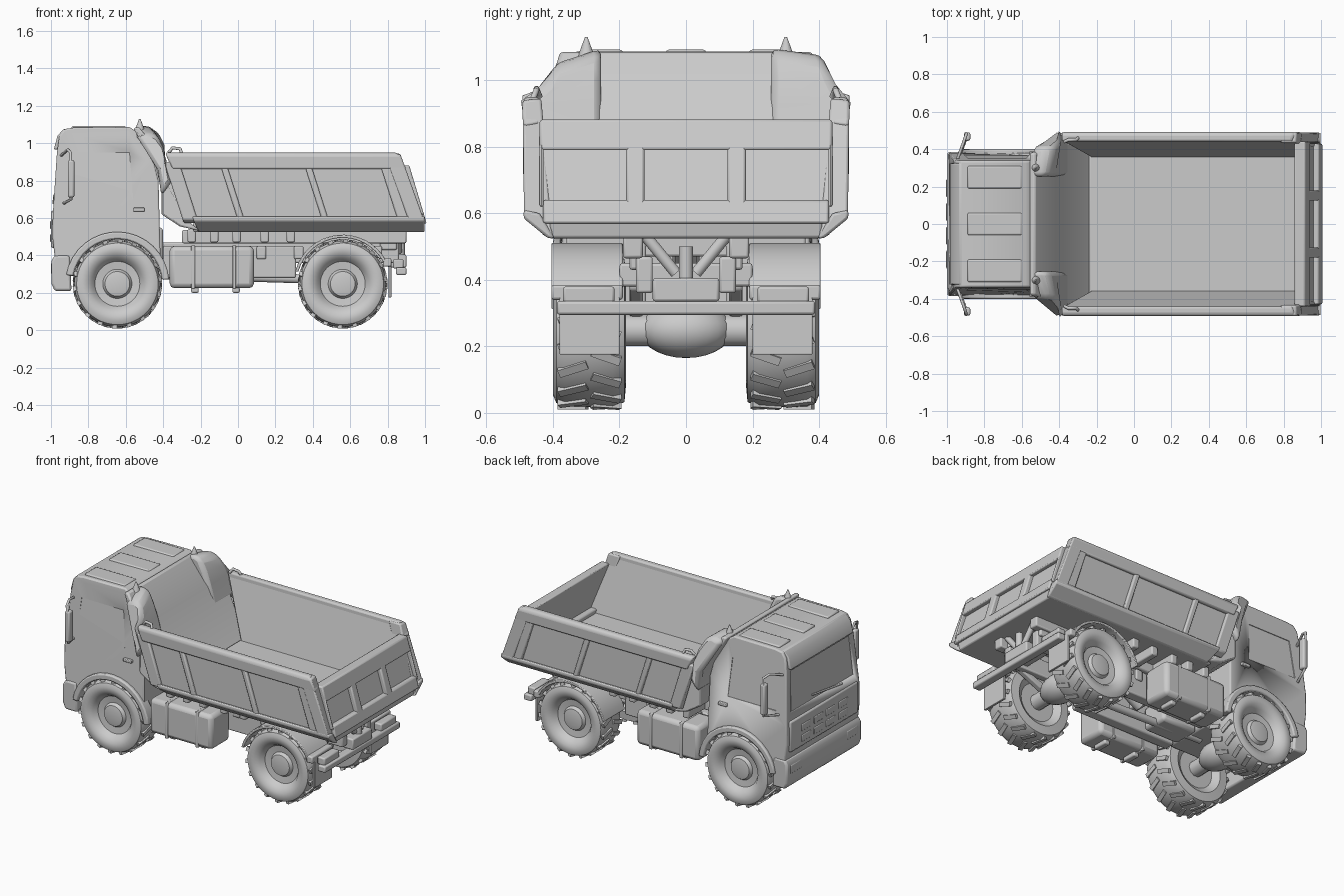
import bpy, bmesh, math
from mathutils import Matrix

if "Cube" in bpy.data.objects:
    bpy.data.objects.remove(bpy.data.objects["Cube"])


def finish(name, bm, bevel=0.0):
    bmesh.ops.recalc_face_normals(bm, faces=bm.faces)
    me = bpy.data.meshes.new(name)
    bm.to_mesh(me)
    bm.free()
    ob = bpy.data.objects.new(name, me)
    bpy.context.collection.objects.link(ob)
    for o in bpy.context.selected_objects:
        o.select_set(False)
    bpy.context.view_layer.objects.active = ob
    ob.select_set(True)
    bpy.ops.object.shade_smooth_by_angle(angle=math.radians(35))
    if bevel:
        m = ob.modifiers.new("Bevel", 'BEVEL')
        m.width, m.segments, m.angle_limit = bevel, 2, math.radians(35)
    return ob

def loft(name, a, b, bevel=0.008):
    """Solid between two matching outlines."""
    bm = bmesh.new()
    va, vb = [[bm.verts.new(p) for p in ring] for ring in (a, b)]
    bm.faces.new(va)
    bm.faces.new(vb[::-1])
    for i in range(len(a)):
        bm.faces.new((va[i - 1], vb[i - 1], vb[i], va[i]))
    return finish(name, bm, bevel)

def prism(name, xz, y0, y1, bevel=0.008, f=lambda z: 1.0):
    """Side profile extruded across; f(z) narrows it with height."""
    return loft(name, [(x, y0 * f(z), z) for x, z in xz], [(x, y1 * f(z), z) for x, z in xz], bevel)

def box(name, x0, x1, y0, y1, z0, z1, bevel=0.008):
    return prism(name, [(x0, z0), (x1, z0), (x1, z1), (x0, z1)], y0, y1, bevel)

def section(name, yz, s, fx0, fx1, bevel=0.008):
    """Cross-section extruded along x between two slanted ends."""
    return loft(name, [(fx0(z), s * y, z) for y, z in yz], [(fx1(z), s * y, z) for y, z in yz], bevel)

def arc(cx, cz, r, a0, a1, n=16):
    angles = [math.radians(a0 + (a1 - a0) * i / n) for i in range(n + 1)]
    return [(cx + r * math.cos(a), cz + r * math.sin(a)) for a in angles]

def tube(name, pts, r):
    cu = bpy.data.curves.new(name, 'CURVE')
    cu.dimensions, cu.bevel_depth, cu.bevel_resolution, cu.use_fill_caps = '3D', r, 3, True
    sp = cu.splines.new('POLY')
    sp.points.add(len(pts) - 1)
    for p, q in zip(sp.points, pts):
        p.co = (*q, 1)
    bpy.context.collection.objects.link(bpy.data.objects.new(name, cu))

def cut(ob, cutter):
    cutter.hide_render = True
    m = ob.modifiers.new("Cut", 'BOOLEAN')
    m.operation, m.object, m.solver = 'DIFFERENCE', cutter, 'EXACT'
    bpy.context.view_layer.objects.active = ob
    for mod in list(ob.modifiers):
        bpy.ops.object.modifier_apply(modifier=mod.name)
    bpy.data.objects.remove(cutter)


WHEEL = [(0, .37), (.04, .37), (.066, .365), (.078, .345), (.12, .35), (.138, .378), (.165, .396),
         (.195, .4), (.218, .39), (.23, .365), (.232, .22), (.215, .185), (.16, .18), (.12, .21), (0, .21)]

def wheel(name, cx, cz, s):
    bm = bmesh.new()
    vs = [bm.verts.new((cx + r, s * y, cz)) for r, y in WHEEL]
    es = [bm.edges.new(p) for p in zip(vs, vs[1:])]
    bmesh.ops.spin(bm, geom=vs + es, cent=(cx, 0, cz), axis=(0, 1, 0), angle=math.tau, steps=48)
    bmesh.ops.remove_doubles(bm, verts=bm.verts, dist=1e-4)
    for i in range(36):  # staggered tread lugs
        m = (Matrix.Translation((cx, s * (.34 if i % 2 else .24), cz)) @ Matrix.Rotation(math.tau * i / 36, 4, 'Y')
             @ Matrix.Translation((.227, 0, 0)) @ Matrix.Rotation(.35 if i % 2 else -.35, 4, 'X')
             @ Matrix.Diagonal((.022, .09, .026, 1)))
        bmesh.ops.create_cube(bm, size=1, matrix=m)
    finish(name, bm)


FX, RX, WZ = -.645, .56, .248
taper = lambda z: 1 - .24 * max(0, z - .62)
# cab shell with wheel arches and recessed windows
cab = prism("cab", [(-.97, .3), (-.992, .5), (-.99, .62), (-.968, .95), (-.955, 1.04), (-.93, 1.075), (-.88, 1.083),
                    (-.58, 1.086), (-.54, 1.06), (-.45, .9), (-.425, .8)] + arc(FX, WZ, .25, 22, 163),
            -.38, .38, .025, taper)
for s in (1, -1):
    cut(cab, prism("window_cutter", [(-.91, .7), (-.56, .7), (-.58, .95), (-.885, .95)], s * .374, s * .5, 0, taper))
cut(cab, prism("windscreen_cutter", [(-1.1, .69), (-.977, .69), (-.96, .95), (-1.1, .95)], -.33, .33, 0, taper))
prism("sun_visor", [(-.985, .965), (-.965, 1.04), (-.93, 1.078), (-.9, 1.07), (-.94, .97)], -.325, .325)
for y in (-.25, 0, .25):
    box("roof_rib", -.89, -.6, y - .06, y + .06, 1.07, 1.092)

# front face: grille, bumper and wiper
box("front_panel", -1.0, -.96, -.35, .35, .44, .64, .01)
for i in range(8):
    y, z = -.19 + i % 4 * .127, .47 + i // 4 * .07
    box("grille_slot_frame", -1.004, -.98, y - .048, y + .048, z, z + .045, .005)
prism("front_bumper", [(-.89, .21), (-.98, .21), (-.998, .25), (-.998, .37), (-.98, .4), (-.9, .4)], -.385, .385, .012)
tube("wiper", [(-.986, -.2, .68), (-.982, .1, .72)], .006)

for s in (1, -1):
    # front arches, door trim and mirrors
    box("headlamp", -1.0, -.96, s * .23, s * .35, .3, .36)
    prism("front_arch", arc(FX, WZ, .278, 5, 170) + arc(FX, WZ, .24, 170, 5), s * .33, s * .4)
    box("door_handle", -.56, -.5, s * .365, s * .387, .635, .655, .004)
    tube("mirror_arm", [(-.95, s * .33, .93), (-.91, s * .44, .965), (-.895, s * .485, .95),
                        (-.892, s * .475, .7), (-.93, s * .37, .68)], .008)
    box("mirror", -.91, -.875, s * .445, s * .49, .71, .91, .01)
    # wheels and fenders
    wheel("front_wheel", FX, WZ, s)
    wheel("rear_wheel", RX, WZ, s)
    prism("rear_fender", arc(RX, WZ, .263, 28, 165) + arc(RX, WZ, .246, 165, 28), s * .19, s * .405, .004)
    box("rear_fender_tail", .775, .82, s * .19, s * .405, .34, .385)
    # side tanks with straps
    box("side_tank", -.365, .085, s * .2, s * .395, .225, .45, .025)
    for x in (-.25, -.03):
        box("tank_strap", x, x + .02, s * .196, s * .398, .221, .453, .004)
        box("tank_foot", x, x + .04, s * .25, s * .35, .2, .23)
    # chassis rails, springs and hinges
    box("chassis_rail", -.92, .86, s * .1, s * .15, .36, .47)
    box("rail_side_box", -.4, .31, s * .12, s * .19, .28, .45)
    box("body_subframe", -.3, .9, s * .13, s * .19, .465, .535)
    for cx in (FX, RX):
        prism("leaf_spring", [(cx - .2, .37), (cx, .28), (cx + .2, .37), (cx + .2, .4), (cx, .33), (cx - .2, .4)],
              s * .13, s * .17)
    box("hinge_bracket", .76, .85, s * .12, s * .17, .43, .54)
    tube("hinge_brace", [(.86, s * .12, .53), (.86, s * .03, .42)], .018)
    # rear lights and flaps
    box("rear_light", .83, .885, s * .215, s * .37, .33, .38)
    box("mud_flap", .805, .82, s * .2, s * .38, .175, .36, .003)

# axles, drive shaft and other underbody parts
for cx in (FX, RX):
    tube("axle", [(cx, -.25, WZ), (cx, .25, WZ)], .05)
    bm = bmesh.new()
    bmesh.ops.create_uvsphere(bm, u_segments=24, v_segments=14, radius=1, matrix=Matrix.Translation((cx, 0, .25))
                              @ Matrix.Diagonal((.1, .14, .085, 1)))
    finish("differential", bm)
tube("drive_shaft", [(-.5, 0, .3), (.5, 0, .27)], .025)
box("engine", -.93, -.4, -.17, .17, .29, .55, .02)
box("gearbox", -.4, -.15, -.09, .09, .27, .42, .02)
for x in (-.3, -.1, .1, .3, .72):
    box("cross_member", x, x + .05, -.2, .2, .38, .45)
for x in (-.27, -.15, -.03, .12, .26):
    box("body_bearer", x, x + .045, -.36, .36, .47, .54)
tube("tipping_ram", [(-.05, 0, .36), (.25, 0, .54)], .04)
box("rear_bumper", .845, .9, -.388, .388, .295, .336)
box("tow_block", .8, .9, -.1, .1, .335, .405)
tube("tow_hitch", [(.87, 0, .39), (.87, 0, .5)], .022)

# dump body floor and side walls
front = lambda z: -.39 + (.95 - z) * .42
rear = lambda z: .865 + .4 * (.95 - z) - (.02 if z > .945 else 0) if z > .61 else .998
box("body_floor", -.24, .96, -.41, .41, .525, .575)
for s in (1, -1):
    section("side_wall", [(.4, .525), (.468, .585), (.468, .94), (.445, .94), (.355, .565)], s, front,
            lambda z: rear(z) - .03)
    section("top_rail", [(.438, .87), (.49, .86), (.493, .935), (.48, .95), (.442, .95)], s, front, rear, .012)
    section("bottom_rail", [(.395, .525), (.415, .525), (.488, .585), (.488, .61), (.44, .6)], s, front, rear)
    for a, b in ((-.395, -.315), (-.1, -.065), (.35, .385), (.755, .815)):
        section("side_rib", [(.44, .57), (.484, .59), (.488, .9), (.45, .9)], s,
                lambda z: a + (.9 - z) * .32, lambda z: b + (.9 - z) * .32)
    section("corner_post", [(.4, .525), (.487, .585), (.491, .94), (.435, .945)], s, lambda z: rear(z) - .085, rear)

# tailgate with three framed panels
gate = lambda z: .895 + (.95 - z) * .3
def gate_bar(name, y0, y1, z0, z1, d):
    prism(name, [(gate(z0) - .06, z0), (gate(z0) - d, z0), (gate(z1) - d, z1), (gate(z1) - .06, z1)], y0, y1)
gate_bar("tailgate_panel", -.44, .44, .56, .87, .028)
gate_bar("tailgate_top", -.44, .44, .79, .882, 0)
gate_bar("tailgate_bottom", -.43, .43, .57, .64, 0)
for y0, y1 in ((-.44, -.428), (-.18, -.125), (.125, .18), (.428, .44)):
    gate_bar("tailgate_post", y0, y1, .62, .81, 0)
prism("tailgate_sill", [(.9, .525), (.985, .525), (.998, .6), (.9, .6)], -.41, .41)

# sloping headboard with side hoods, markers and sheet hooks
prism("headboard", [(-.2, .53), (-.31, .555), (-.41, .62), (-.41, .75), (-.44, .87), (-.56, 1.08), (-.53, 1.088),
                    (-.4, .92), (-.25, .57)], -.435, .435, .01, lambda z: 1 - .9 * max(0, z - .94))
for s, k, d in ((1, .4, .02), (-1, .5, .045)):
    xz = [(-.57, 1.08), (-.5, 1.1), (-.455, 1.08), (-.42, 1.01), (-.39, .93), (-.35, .8), (-.41, .72), (-.43, .86)]
    loft("headboard_hood", [(x, s * .255, z) for x, z in xz],
         [(x + .03 * (z > 1), s * (.475 - k * max(0, z - .93)), z - d * (z > 1)) for x, z in xz], .025)
    bm = bmesh.new()
    bmesh.ops.create_cone(bm, cap_ends=True, segments=12, radius1=.026, radius2=.004, depth=.06,
                          matrix=Matrix.Translation((-.525, s * .3, 1.1)))
    finish("hood_marker", bm)
    tube("sheet_hook", [(-.37, s * .44, .95), (-.35, s * .45, .975), (-.31, s * .45, .97), (-.3, s * .46, .945)], .009)
